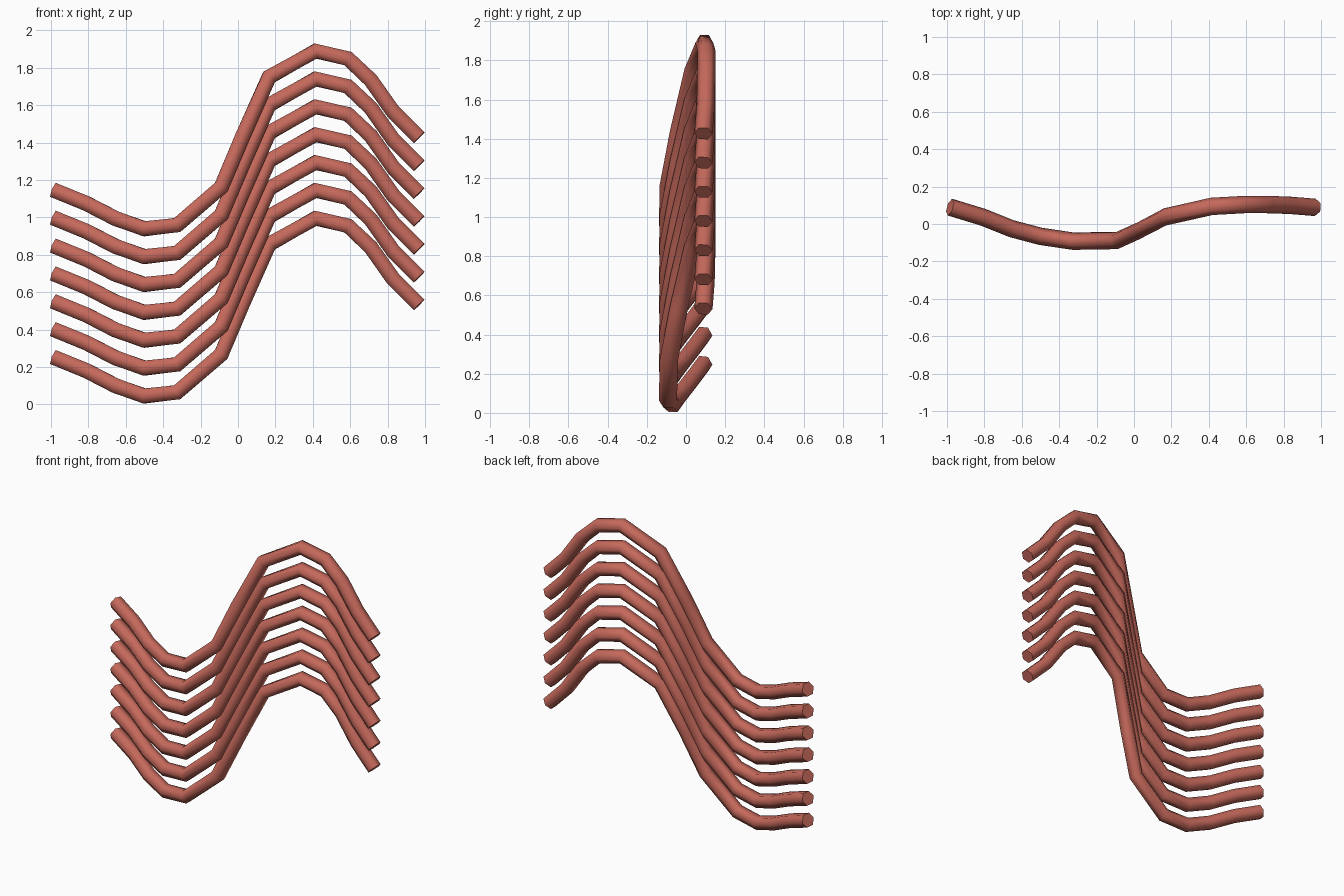
import bpy, bmesh, math
from mathutils import Vector

if "Cube" in bpy.data.objects:
    bpy.data.objects.remove(bpy.data.objects["Cube"])

RADIUS, SIDES, COUNT, SPACING = 0.0465, 6, 7, 0.149

# Centre line of the lowest wavy tube
PATH = [Vector(p) for p in (
    (-0.984, 0.09, 0.251), (-0.81, 0.037, 0.18), (-0.655, -0.025, 0.10),
    (-0.50, -0.066, 0.045), (-0.325, -0.092, 0.065), (-0.09, -0.088, 0.267),
    (0.025, -0.036, 0.54), (0.166, 0.038, 0.856), (0.414, 0.094, 0.995),
    (0.588, 0.104, 0.955), (0.71, 0.104, 0.84), (0.83, 0.10, 0.67),
    (0.968, 0.089, 0.532))]

clay = bpy.data.materials.new("clay red")
clay.diffuse_color = (0.56, 0.14, 0.105, 1)
clay.use_nodes = True
clay.node_tree.nodes["Principled BSDF"].inputs["Base Color"].default_value = clay.diffuse_color


def tube_mesh():
    """Sweep a hexagon along the path, keeping its corners pointing along y."""
    bm = bmesh.new()
    rings = []
    last = len(PATH) - 1
    for i, p in enumerate(PATH):
        before = (p - PATH[i - 1]).normalized() if i > 0 else Vector()
        after = (PATH[i + 1] - p).normalized() if i < last else Vector()
        t = (before + after).normalized()
        u = (Vector((0, 1, 0)) - t * t.y).normalized()
        v = t.cross(u)
        ring = []
        for k in range(SIDES):
            a = math.tau * k / SIDES
            ring.append(bm.verts.new(p + RADIUS * (u * math.cos(a) + v * math.sin(a))))
        rings.append(ring)
    # Walls
    for r, s in zip(rings, rings[1:]):
        for k in range(SIDES):
            n = (k + 1) % SIDES
            bm.faces.new((r[k], r[n], s[n], s[k])).smooth = True
    # End caps, kept crisp
    for cap in (rings[0][::-1], rings[-1]):
        face = bm.faces.new(cap)
        for e in face.edges:
            e.smooth = False
    bmesh.ops.recalc_face_normals(bm, faces=bm.faces)
    me = bpy.data.meshes.new("wavy_tube")
    bm.to_mesh(me)
    bm.free()
    me.materials.append(clay)
    return me


# Stack of identical tubes
mesh = tube_mesh()
for i in range(COUNT):
    tube = bpy.data.objects.new(f"wavy_tube_{i + 1}", mesh)
    tube.location.z = i * SPACING
    bpy.context.collection.objects.link(tube)
